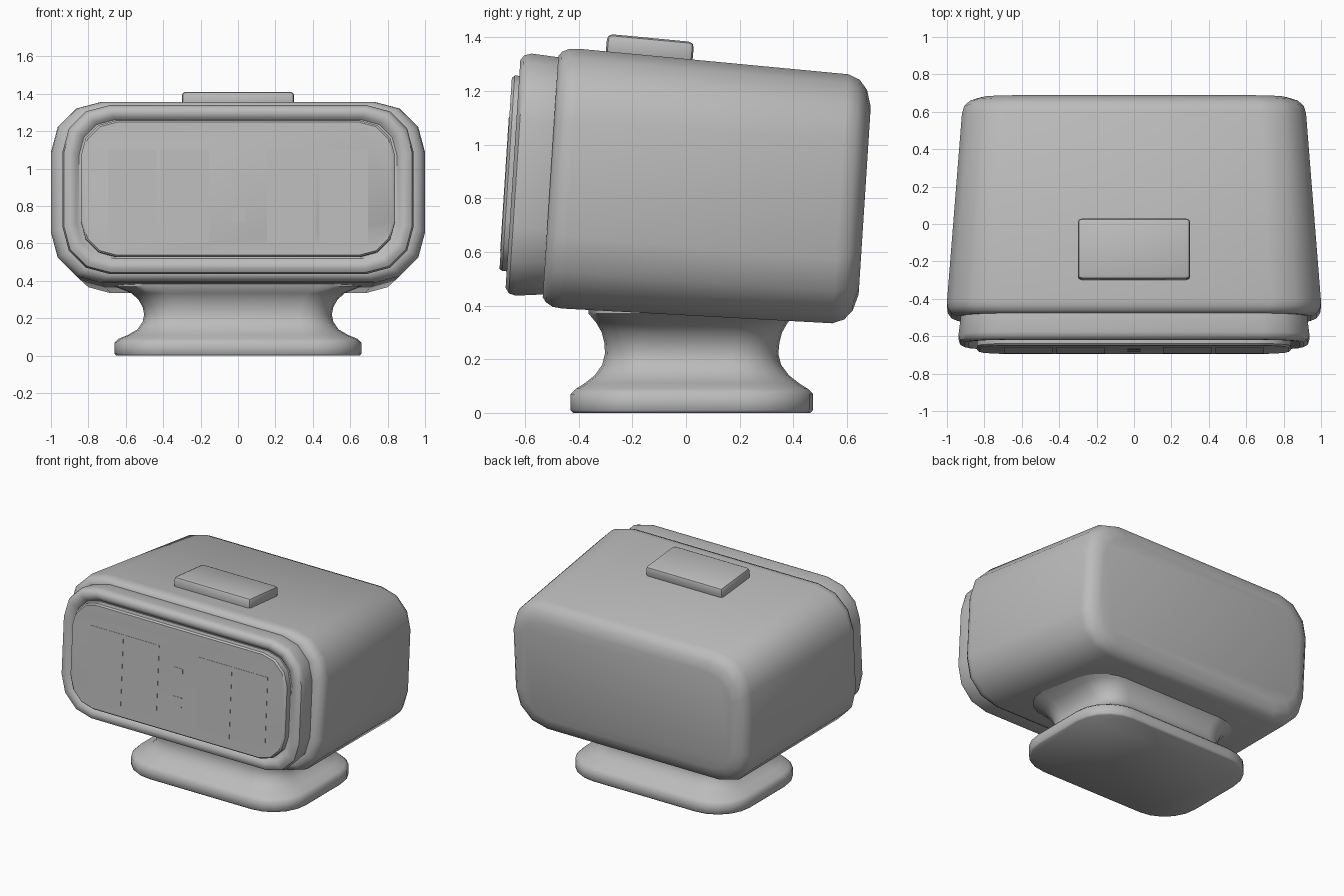
import bpy, bmesh, math
from mathutils import Vector, Matrix

TILT = math.radians(3.7)

grey = bpy.data.materials.new("plain_grey")
grey.diffuse_color = (0.5, 0.5, 0.5, 1)


def outline(hw, hh, r, seg):
    """Rounded rectangle as (u, v) points, counter-clockwise."""
    r = min(r, hw, hh)
    pts = []
    for k, (sx, sy) in enumerate([(1, 1), (-1, 1), (-1, -1), (1, -1)]):
        for i in range(seg + 1):
            a = math.radians(90 * k + 90 * i / seg)
            pts.append((sx * (hw - r) + r * math.cos(a), sy * (hh - r) + r * math.sin(a)))
    return pts


def finish(bm, name, angle):
    bmesh.ops.recalc_face_normals(bm, faces=bm.faces)
    me = bpy.data.meshes.new(name)
    bm.to_mesh(me)
    bm.free()
    ob = bpy.data.objects.new(name, me)
    bpy.context.collection.objects.link(ob)
    me.materials.append(grey)
    bpy.ops.object.select_all(action='DESELECT')
    ob.select_set(True)
    bpy.context.view_layer.objects.active = ob
    bpy.ops.object.shade_smooth_by_angle(angle=math.radians(angle))
    return ob


def loft(name, rings, seg, upright, angle=40):
    """Skin rounded-rectangle rings (y, z, half width, half height, radius)."""
    bm = bmesh.new()
    loops = []
    for y, z, hw, hh, r in rings:
        loop = []
        for u, v in outline(hw, hh, r, seg):
            if upright:
                co = (u, y + v * math.sin(TILT), z + v * math.cos(TILT))
            else:
                co = (u, y + v, z)
            loop.append(bm.verts.new(co))
        loops.append(loop)
    n = len(loops[0])
    for a, b in zip(loops, loops[1:]):
        for i in range(n):
            j = (i + 1) % n
            bm.faces.new((a[i], a[j], b[j], b[i]))
    bm.faces.new(loops[0])
    bm.faces.new(loops[-1])
    return finish(bm, name, angle)


def box(name, centre, size, tilt, bevel=0.0):
    bm = bmesh.new()
    bmesh.ops.create_cube(bm, size=1)
    bmesh.ops.scale(bm, vec=size, verts=bm.verts)
    if bevel:
        bmesh.ops.bevel(bm, geom=bm.edges[:], offset=bevel, segments=2,
                        profile=0.5, affect='EDGES')
    bmesh.ops.transform(bm, verts=bm.verts,
                        matrix=Matrix.Translation(centre) @ Matrix.Rotation(tilt, 4, 'X'))
    return finish(bm, name, 40)


# Tapered housing with a rounded back
loft("housing", [
    (-0.505, 0.880, 0.90, 0.43, 0.23),
    (-0.505, 0.880, 0.945, 0.45, 0.25),
    (-0.492, 0.879, 0.975, 0.468, 0.26),
    (-0.465, 0.876, 0.995, 0.482, 0.27),
    (-0.430, 0.873, 1.000, 0.485, 0.27),
    (0.575, 0.798, 0.920, 0.465, 0.24),
    (0.618, 0.795, 0.908, 0.448, 0.235),
    (0.648, 0.793, 0.875, 0.412, 0.22),
    (0.666, 0.791, 0.820, 0.350, 0.18)], 3, True)

# Front bezel with a shallow recess for the screen
loft("bezel", [
    (-0.480, 0.882, 0.925, 0.442, 0.25),
    (-0.515, 0.884, 0.927, 0.444, 0.25),
    (-0.605, 0.888, 0.938, 0.452, 0.25),
    (-0.632, 0.889, 0.930, 0.444, 0.245),
    (-0.645, 0.890, 0.908, 0.425, 0.23),
    (-0.645, 0.890, 0.885, 0.402, 0.21),
    (-0.635, 0.890, 0.865, 0.385, 0.20),
    (-0.622, 0.890, 0.850, 0.372, 0.19)], 3, True)

# Screen standing slightly proud of the bezel
SCREEN = Vector((0, -0.672, 0.893))
loft("screen", [
    (-0.610, 0.890, 0.840, 0.365, 0.19),
    (-0.662, 0.893, 0.840, 0.365, 0.19),
    (-0.672, 0.893, 0.828, 0.356, 0.18)], 3, True)

# Blank display panels and the two separator dots
up = Vector((0, math.sin(TILT), math.cos(TILT)))
for i, x in enumerate((-0.565, -0.285, 0.285, 0.565)):
    box(f"display_panel_{i + 1}", SCREEN + Vector((x, 0, 0)) - up * 0.04,
        (0.26, 0.004, 0.50), -TILT)
for i, v in enumerate((0.06, -0.14)):
    box(f"separator_dot_{i + 1}", SCREEN + up * v, (0.07, 0.004, 0.07), -TILT)

# Push button on the sloping top
box("top_button", (0, -0.135, 1.355), (0.60, 0.325, 0.085), math.radians(-5.4), 0.02)

# Waisted foot flaring into the housing
loft("foot", [
    (0.022, 0.000, 0.650, 0.442, 0.25),
    (0.022, 0.010, 0.660, 0.452, 0.26),
    (0.022, 0.070, 0.660, 0.452, 0.26),
    (0.022, 0.090, 0.640, 0.432, 0.25),
    (0.022, 0.110, 0.590, 0.400, 0.23),
    (0.022, 0.140, 0.538, 0.362, 0.20),
    (0.021, 0.180, 0.510, 0.333, 0.18),
    (0.021, 0.220, 0.502, 0.323, 0.17),
    (0.022, 0.260, 0.510, 0.326, 0.17),
    (0.022, 0.300, 0.532, 0.336, 0.18),
    (0.022, 0.335, 0.572, 0.356, 0.20),
    (0.022, 0.370, 0.660, 0.385, 0.22),
    (0.022, 0.420, 0.660, 0.385, 0.22)], 5, False, 50)
